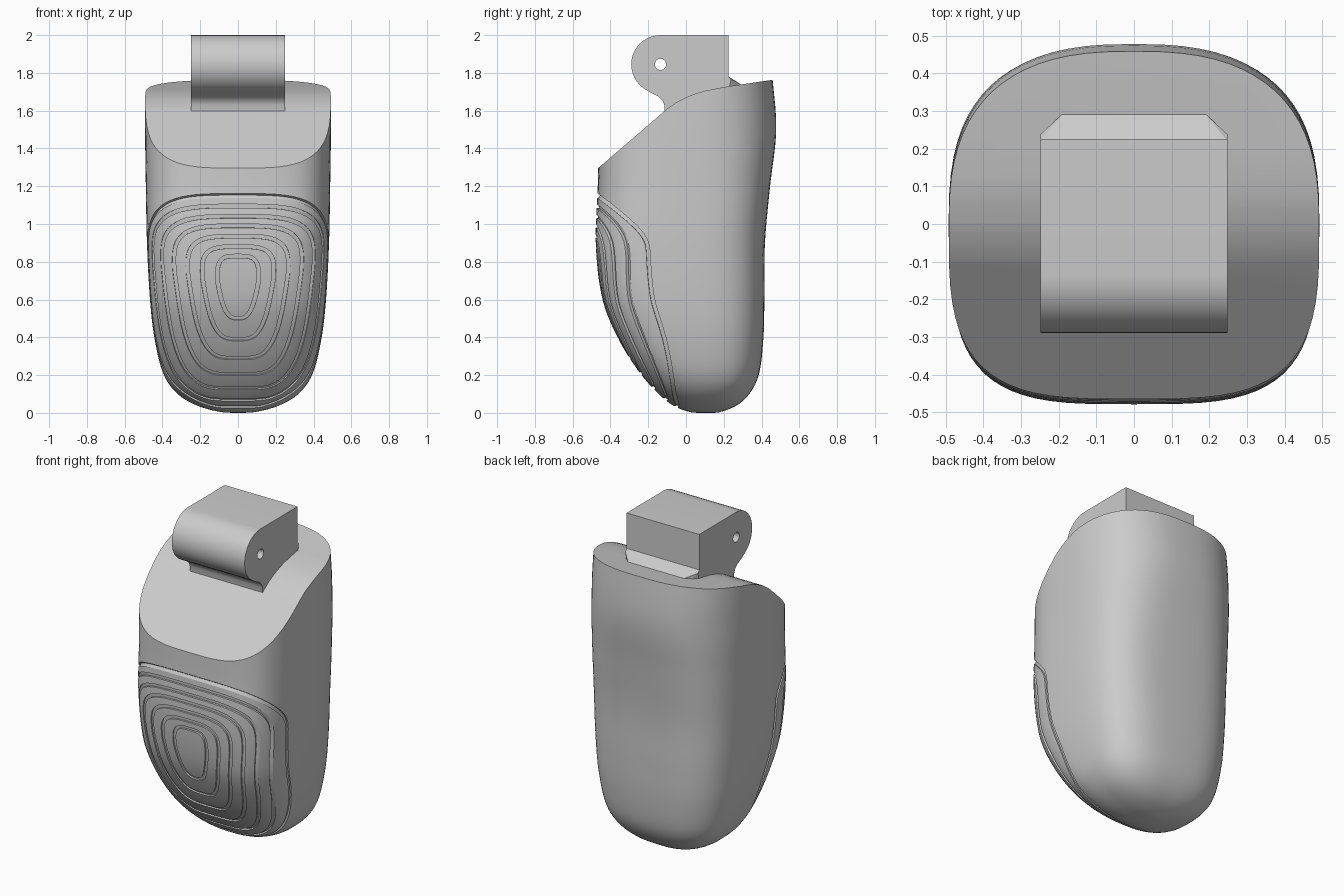
import bpy, bmesh, math
from mathutils import Matrix

if "Cube" in bpy.data.objects:
    bpy.data.objects.remove(bpy.data.objects["Cube"])

grey = bpy.data.materials.new("plain_grey")
grey.use_nodes = True
grey.diffuse_color = (0.6, 0.6, 0.6, 1)
grey.node_tree.nodes["Principled BSDF"].inputs["Base Color"].default_value = (0.6, 0.6, 0.6, 1)


def make_object(name, bm):
    bmesh.ops.recalc_face_normals(bm, faces=bm.faces[:])
    mesh = bpy.data.meshes.new(name)
    bm.to_mesh(mesh)
    bm.free()
    mesh.materials.append(grey)
    obj = bpy.data.objects.new(name, mesh)
    bpy.context.collection.objects.link(obj)
    return obj


def select_only(obj):
    bpy.ops.object.select_all(action='DESELECT')
    obj.select_set(True)
    bpy.context.view_layer.objects.active = obj


def cut(obj, cutter):
    mod = obj.modifiers.new("cut", 'BOOLEAN')
    mod.operation = 'DIFFERENCE'
    mod.solver = 'EXACT'
    mod.object = cutter
    cutter.hide_render = True
    select_only(obj)
    bpy.ops.object.modifier_apply(modifier=mod.name)
    bpy.data.objects.remove(cutter)


def extrude_profile(name, points, half_width):
    """Extrude a y-z outline along x."""
    bm = bmesh.new()
    face = bm.faces.new([bm.verts.new((-half_width, y, z)) for y, z in points])
    new = bmesh.ops.extrude_face_region(bm, geom=[face])["geom"]
    verts = [v for v in new if isinstance(v, bmesh.types.BMVert)]
    bmesh.ops.translate(bm, verts=verts, vec=(2 * half_width, 0, 0))
    return make_object(name, bm)


# Body outline: height, half width, front y, back y
ROWS = [(0, .03, .06, .15), (.01, .12, 0, .2), (.04, .22, -.07, .27),
        (.1, .32, -.145, .335), (.2, .392, -.235, .385), (.4, .443, -.362, .41),
        (.6, .466, -.442, .415), (.9, .482, -.478, .418), (1.2, .488, -.467, .445),
        (1.5, .492, -.462, .478), (1.75, .49, -.46, .46), (1.9, .48, -.46, .44)]
S = [math.sqrt(r[0]) for r in ROWS]


def outline(z):
    """Smooth interpolation of the body outline at height z."""
    s = math.sqrt(max(z, 0))
    last = len(S) - 1
    i = max(k for k in range(last) if S[k] <= s)
    h = S[i + 1] - S[i]
    t = (s - S[i]) / h

    def slope(k, c):
        a, b = max(k - 1, 0), min(k + 1, last)
        return (ROWS[b][c] - ROWS[a][c]) / (S[b] - S[a])
    return [ROWS[i][c] * (2 * t**3 - 3 * t**2 + 1) + ROWS[i + 1][c] * (3 * t**2 - 2 * t**3)
            + h * slope(i, c) * (t**3 - 2 * t**2 + t) + h * slope(i + 1, c) * (t**3 - t**2)
            for c in (1, 2, 3)]


def power(value, exponent):
    return math.copysign(abs(value) ** exponent, value)


def front_exponent(z):
    return 2.5 + min(z / 0.6, 1)


def back_exponent(z):
    """Back corners are fullest around the waist."""
    return 2.6 + 0.7 * math.sin(math.pi * min(z / 1.5, 1))


# Body: lofted rounded sections
SEGMENTS, LEVELS = 72, 44
bm = bmesh.new()
rings = []
for level in range(LEVELS + 1):
    z = 1.9 * (level / LEVELS) ** 1.7
    w, front, back = outline(z)
    mid, depth = (front + back) / 2, (back - front) / 2
    ring = []
    for k in range(SEGMENTS):
        a = math.tau * k / SEGMENTS
        n = back_exponent(z) if math.sin(a) > 0 else front_exponent(z)
        ring.append(bm.verts.new((w * power(math.cos(a), 2 / n),
                                  mid + depth * power(math.sin(a), 2 / n), z)))
    rings.append(ring)
for low, high in zip(rings, rings[1:]):
    for k in range(SEGMENTS):
        j = (k + 1) % SEGMENTS
        bm.faces.new((low[k], low[j], high[j], high[k]))
bm.faces.new(rings[0])
bm.faces.new(rings[-1])
body = make_object("body", bm)

# Sloping top face
cut(body, extrude_profile("top_cutter", [
    (-.6, 1.18), (-.46, 1.3), (-.1, 1.61), (-.05, 1.645), (0, 1.67), (.05, 1.69), (.1, 1.705),
    (.2, 1.725), (.45, 1.762), (.6, 1.785), (.6, 2.2), (-.6, 2.2)], .7))


def groove_cutter(u_max, top, bottom, t):
    """Closed tube that follows the front surface around a rounded shield."""
    zc = 0.7 + 0.12 * t
    curve = bpy.data.curves.new("groove_cutter", 'CURVE')
    curve.dimensions = '3D'
    curve.bevel_depth = 0.014
    curve.bevel_resolution = 0
    spline = curve.splines.new('POLY')
    count = 96
    spline.points.add(count - 1)
    spline.use_cyclic_u = True
    for k, point in enumerate(spline.points):
        a = math.tau * (k + .5) / count
        c, s = math.cos(a), math.sin(a)
        p = 3.6 if s > 0 else 3.2 + 3 * t
        r = (abs(c) ** p + abs(s) ** p) ** (-1 / p)
        z = zc + r * s * ((top - zc) if s > 0 else (zc - bottom))
        u = u_max * r * c
        if s < 0:
            u *= 1 - 0.3 * (1 - t) * (zc - z) / (zc - bottom)
        w, front, back = outline(z)
        n = front_exponent(z)
        y = (front + back) / 2 - (back - front) / 2 * (1 - abs(u) ** n) ** (1 / n)
        point.co = (u * w, y, z, 1)
    obj = bpy.data.objects.new("groove_cutter", curve)
    bpy.context.collection.objects.link(obj)
    select_only(obj)
    bpy.ops.object.convert(target='MESH')
    return bpy.context.view_layer.objects.active


# Nested grooves on the front
GROOVES = [(.23, .83, .5), (.4, .88, .39), (.56, .935, .29), (.71, .99, .205),
           (.84, 1.04, .13), (.94, 1.095, .07), (.99, 1.15, .03)]
for i, (u_max, top, bottom) in enumerate(GROOVES):
    cut(body, groove_cutter(u_max, top, bottom, i / (len(GROOVES) - 1)))

# Hinge lug with a rounded front
CY, CZ, R = -.135, 1.845, .155
arc = [(CY + R * math.cos(math.radians(d)), CZ + R * math.sin(math.radians(d)))
       for d in range(90, 235, 9)]
lug = extrude_profile("hinge_lug", [(.225, 2)] + arc + [
    (-.19, 1.697), (-.15, 1.677), (-.125, 1.655), (-.115, 1.63), (-.112, 1.58),
    (-.05, 1.55), (.225, 1.55)], .248)

# Pin hole through the lug
bm = bmesh.new()
bmesh.ops.create_cone(bm, cap_ends=True, segments=24, radius1=.03, radius2=.03, depth=1,
                      matrix=Matrix.Translation((0, CY, CZ)) @ Matrix.Rotation(math.pi / 2, 4, 'Y'))
cut(lug, make_object("pin_cutter", bm))

# Tapered foot behind the lug
bm = bmesh.new()
for side in (-1, 1):
    for x, y, z in ((.248, .22, 1.785), (.248, .238, 1.765), (.19, .292, 1.738),
                    (.248, .22, 1.68), (.19, .292, 1.68)):
        bm.verts.new((side * x, y, z))
bmesh.ops.convex_hull(bm, input=bm.verts[:])
foot = make_object("lug_foot", bm)

for obj in (body, lug):
    select_only(obj)
    bpy.ops.object.shade_smooth_by_angle(angle=math.radians(30))
